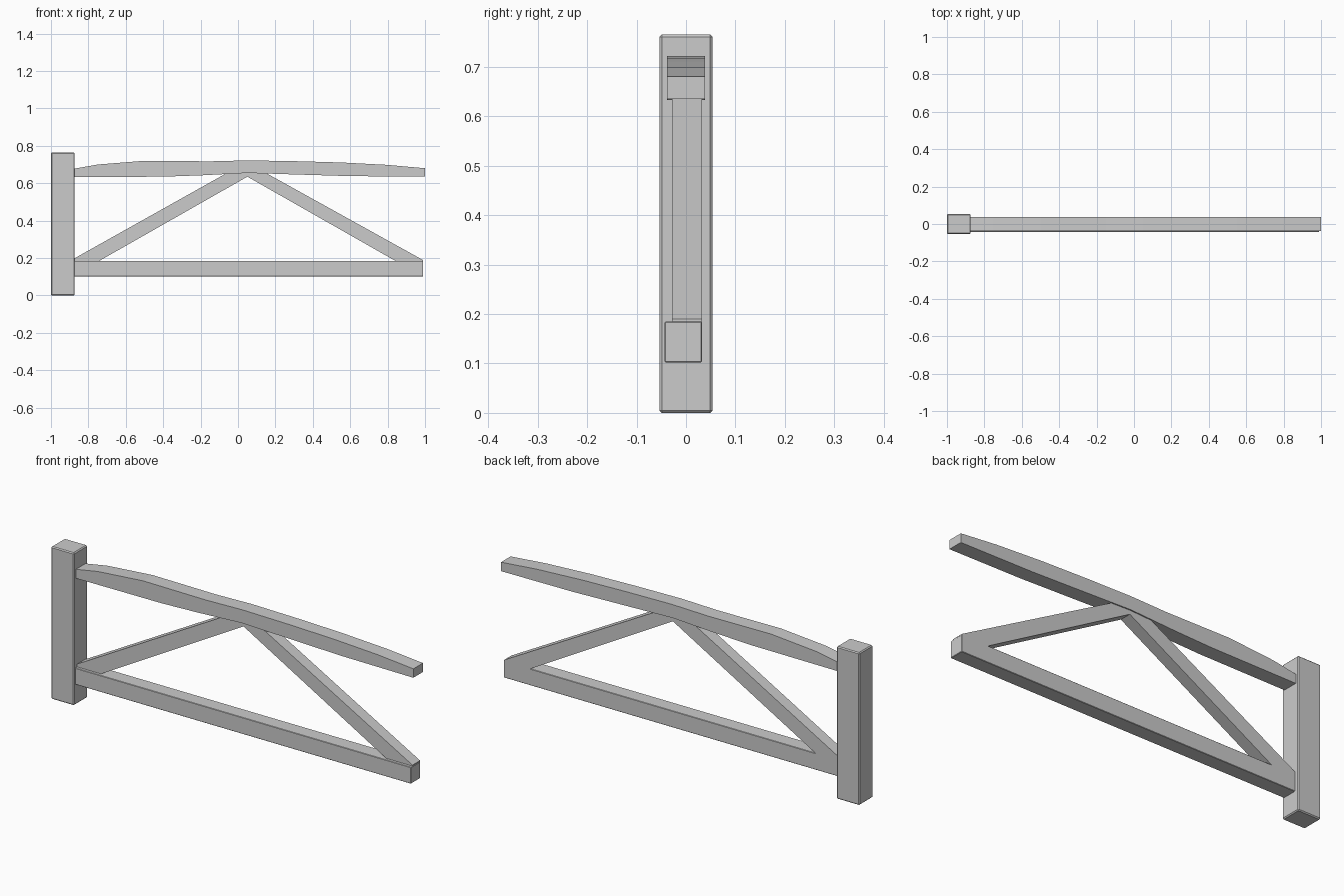
import bpy, bmesh

cube = bpy.data.objects.get("Cube")
if cube:
    bpy.data.objects.remove(cube, do_unlink=True)

# Single plain timber grey
grey = bpy.data.materials.new("plain_grey")
grey.use_nodes = True
colour = (0.6, 0.6, 0.6, 1)
grey.diffuse_color = colour
grey.node_tree.nodes["Principled BSDF"].inputs["Base Color"].default_value = colour


def beam(name, outline, y0, y1, bevel=0):
    """Extrude an x-z outline from y0 to y1."""
    bm = bmesh.new()
    face = bm.faces.new([bm.verts.new((x, y0, z)) for x, z in outline])
    extruded = bmesh.ops.extrude_face_region(bm, geom=[face])["geom"]
    moved = [v for v in extruded if isinstance(v, bmesh.types.BMVert)]
    bmesh.ops.translate(bm, verts=moved, vec=(0, y1 - y0, 0))
    bmesh.ops.recalc_face_normals(bm, faces=bm.faces)
    mesh = bpy.data.meshes.new(name)
    bm.to_mesh(mesh)
    bm.free()
    mesh.materials.append(grey)
    obj = bpy.data.objects.new(name, mesh)
    bpy.context.collection.objects.link(obj)
    if bevel:
        mod = obj.modifiers.new("worn_edges", "BEVEL")
        mod.width = bevel
        mod.segments = 1
    return obj


def box_outline(x0, x1, z0, z1):
    return [(x0, z0), (x1, z0), (x1, z1), (x0, z1)]


# Upright post with chamfered edges
beam("post", box_outline(-1, -0.873, 0, 0.765), -0.054, 0.054, 0.005)

# Straight lower rail
beam("lower_rail", box_outline(-0.88, 0.99, 0.102, 0.185), -0.043, 0.032, 0.002)

# Hand-hewn upper rail, tapering at both ends
beam("upper_rail", [
    (-0.88, 0.633), (-0.4, 0.635), (-0.2, 0.642), (0.05, 0.655), (0.3, 0.647),
    (0.6, 0.638), (1, 0.635), (1, 0.68), (0.8, 0.698), (0.55, 0.711),
    (0.3, 0.718), (0.05, 0.722), (-0.15, 0.717), (-0.5, 0.72),
    (-0.75, 0.7), (-0.88, 0.677)], -0.038, 0.038)

# Diagonal braces meeting under the upper rail
beam("right_brace", [(-0.875, 0.18), (-0.75, 0.18), (0.05, 0.635),
                     (0.05, 0.665), (-0.05, 0.66), (-0.875, 0.198)], -0.028, 0.032)
beam("left_brace", [(0.988, 0.18), (0.85, 0.18), (0.05, 0.635),
                    (0.05, 0.665), (0.14, 0.66), (0.988, 0.19)], -0.028, 0.032)
